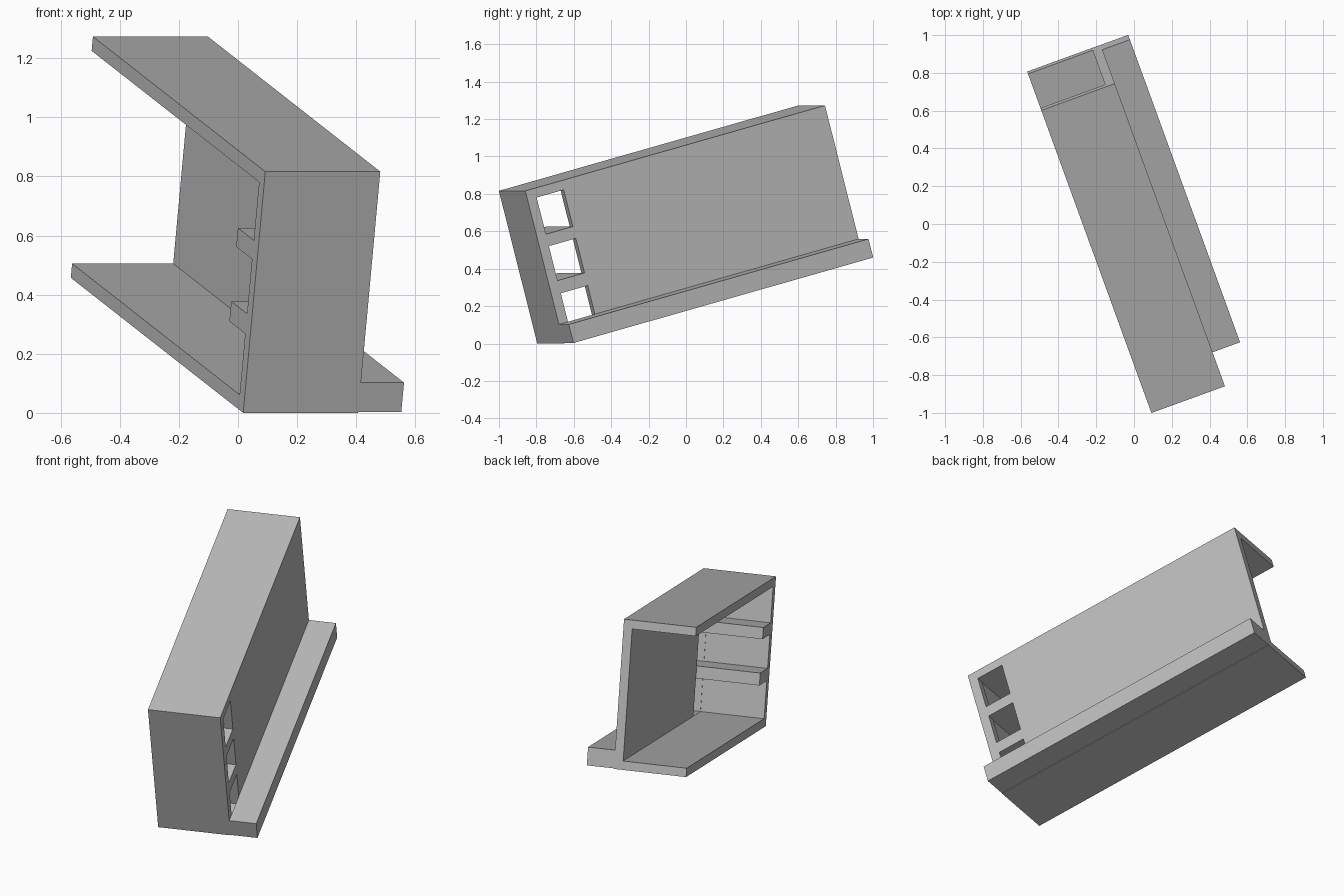
import bpy
import bmesh
from math import radians
from mathutils import Matrix

old = bpy.data.objects.get("Cube")
if old:
    bpy.data.objects.remove(old, do_unlink=True)

grey = bpy.data.materials.new("plain_grey")
grey.use_nodes = True
colour = (0.5, 0.5, 0.5, 1)
grey.diffuse_color = colour
grey.node_tree.nodes["Principled BSDF"].inputs["Base Color"].default_value = colour

# Main sizes: width, length, height, wall thickness
W, L, H, T = 0.414, 1.765, 0.845, 0.05
RIB_DEPTH = 0.212

# The whole bracket is turned and pitched about its lower front corner
POSE = (Matrix.Translation((0.0175, -0.795, 0))
        @ Matrix.Rotation(radians(20), 4, "Z")
        @ Matrix.Rotation(radians(15), 4, "X"))


def extrude(name, profile, start, end):
    """Extrude an (x, z) profile along the bracket's length."""
    bm = bmesh.new()
    face = bm.faces.new([bm.verts.new((x, start, z)) for x, z in profile])
    out = bmesh.ops.extrude_face_region(bm, geom=[face])
    moved = [v for v in out["geom"] if isinstance(v, bmesh.types.BMVert)]
    bmesh.ops.translate(bm, verts=moved, vec=(0, end - start, 0))
    bmesh.ops.recalc_face_normals(bm, faces=bm.faces)
    mesh = bpy.data.meshes.new(name)
    bm.to_mesh(mesh)
    bm.free()
    mesh.materials.append(grey)
    obj = bpy.data.objects.new(name, mesh)
    bpy.context.scene.collection.objects.link(obj)
    obj.matrix_world = POSE
    return obj


def box(name, x, y, z):
    profile = [(x[0], z[0]), (x[1], z[0]), (x[1], z[1]), (x[0], z[1])]
    return extrude(name, profile, *y)


# Channel: floor, side wall and roof, open on the other side and at the back
channel = extrude("channel", [(0, 0), (W, 0), (W, H), (0, H), (0, H - T),
                              (W - T, H - T), (W - T, T), (0, T)], 0, L)

# Front panel closing the channel, and the mounting flange along its base
box("front_panel", (0, W - T), (0, T), (T, H - T))
box("mounting_flange", (W, W + 0.155), (0, L), (0.003, 0.106))

# Two ribs behind the front panel
ribs = [(0.264, 0.334), (0.525, 0.591)]
for i, z in enumerate(ribs):
    box(f"rib_{i + 1}", (0, W - T), (T, RIB_DEPTH), z)

# Three windows through the side wall, one in each gap between the ribs
levels = [T + 0.001] + [z for rib in ribs for z in rib] + [H - T - 0.001]
for i in range(3):
    cutter = box(f"window_cutter_{i + 1}", (W - 0.15, W + 0.1),
                 (T + 0.003, RIB_DEPTH), levels[2 * i:2 * i + 2])
    cutter.hide_render = True
    cutter.hide_set(True)
    cutter.display_type = "WIRE"
    cut = channel.modifiers.new(f"window_{i + 1}", "BOOLEAN")
    cut.operation = "DIFFERENCE"
    cut.solver = "EXACT"
    cut.object = cutter
